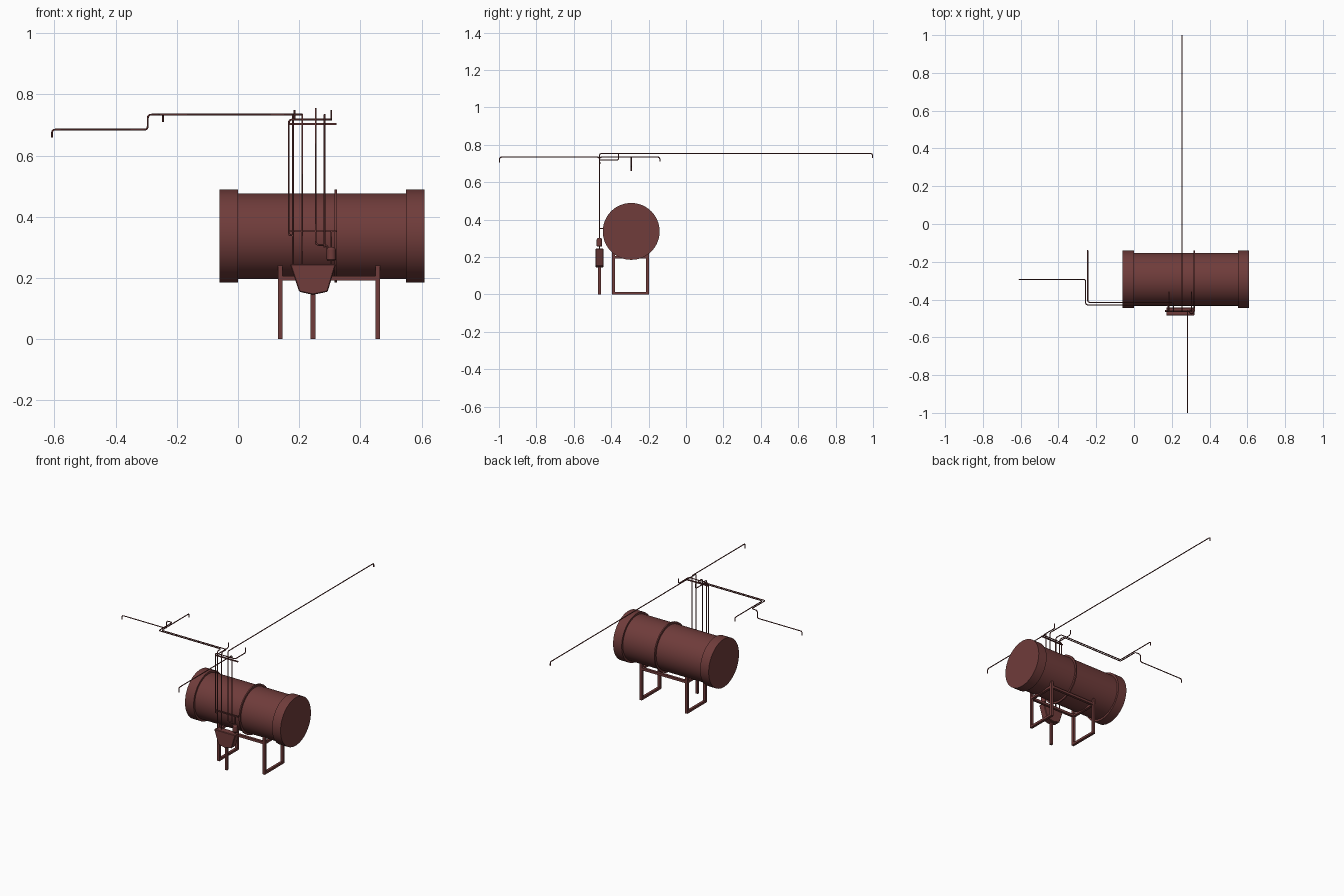
import bpy, bmesh, math
from mathutils import Vector

if "Cube" in bpy.data.objects:
    bpy.data.objects.remove(bpy.data.objects["Cube"])

mat = bpy.data.materials.new("rust_red")
mat.diffuse_color = (0.16, 0.045, 0.043, 1)
mat.use_nodes = True
mat.node_tree.nodes["Principled BSDF"].inputs["Base Color"].default_value = mat.diffuse_color


def finish(name, bm, smooth=False):
    bmesh.ops.recalc_face_normals(bm, faces=bm.faces)
    me = bpy.data.meshes.new(name)
    bm.to_mesh(me)
    bm.free()
    ob = bpy.data.objects.new(name, me)
    bpy.context.collection.objects.link(ob)
    me.materials.append(mat)
    if smooth:
        bpy.ops.object.select_all(action='DESELECT')
        ob.select_set(True)
        bpy.context.view_layer.objects.active = ob
        bpy.ops.object.shade_smooth_by_angle(angle=math.radians(30))
    return ob


def box(name, lo, hi):
    bm = bmesh.new()
    bmesh.ops.create_cube(bm, size=1)
    for v in bm.verts:
        v.co = [(a + b) / 2 + c * (b - a) for a, b, c in zip(lo, hi, v.co)]
    return finish(name, bm)


def lathe(name, profile, origin, axis, sides):
    """Closed stack of rings: profile is (position along axis, radius)."""
    bm = bmesh.new()
    rings = []
    for t, r in profile:
        ring = []
        for i in range(sides):
            a = 2 * math.pi * i / sides
            c, s = r * math.cos(a), r * math.sin(a)
            off = (t, c, s) if axis == 'X' else (c, s, t)
            ring.append(bm.verts.new(Vector(origin) + Vector(off)))
        rings.append(ring)
    for p, q in zip(rings, rings[1:]):
        for i in range(sides):
            j = (i + 1) % sides
            bm.faces.new((p[i], p[j], q[j], q[i]))
    bm.faces.new(rings[0])
    bm.faces.new(rings[-1])
    return finish(name, bm, True)


def pipe(name, pts, r=0.003, bend=0.012):
    """Tube along a polyline with rounded corners."""
    pts = [Vector(p) for p in pts]
    path = [pts[0]]
    for a, b, c in zip(pts, pts[1:], pts[2:]):
        d = min(bend, (a - b).length * 0.45, (c - b).length * 0.45)
        p, q = b + (a - b).normalized() * d, b + (c - b).normalized() * d
        for i in range(5):
            t = i / 4
            path.append(p * (1 - t) ** 2 + b * 2 * t * (1 - t) + q * t * t)
    path.append(pts[-1])
    cu = bpy.data.curves.new(name, 'CURVE')
    cu.dimensions = '3D'
    cu.bevel_depth = r
    cu.bevel_resolution = 2
    cu.use_fill_caps = True
    sp = cu.splines.new('POLY')
    sp.points.add(len(path) - 1)
    for s, p in zip(sp.points, path):
        s.co = (*p, 1)
    sp.use_smooth = True
    cu.materials.append(mat)
    ob = bpy.data.objects.new(name, cu)
    bpy.context.collection.objects.link(ob)
    return ob


# Tank with wide end caps and a centre band
R, C = 0.140, 0.152
lathe("tank", [(-0.06, C), (0, C), (0, R), (0.316, R), (0.316, C), (0.324, C),
               (0.324, R), (0.55, R), (0.55, C), (0.61, C)],
      (0, -0.293, 0.337), 'X', 64)

# Tank stand: two rectangular leg frames joined by side rails
W = 0.008
for i, x in enumerate((0.138, 0.457)):
    for y in (-0.387, -0.207):
        box(f"tank_leg_{i}", (x - W, y - W, 0), (x + W, y + W, 0.242))
    for z in (0, 0.191):
        box(f"leg_crossbar_{i}", (x - W, -0.387, z), (x + W, -0.207, z + 0.014))
for y in (-0.387, -0.207):
    box("side_rail", (0.138, y - W, 0.191), (0.457, y + W, 0.206))

# Manifold box: tapered hopper-shaped housing on a post
bm = bmesh.new()
outline = [(0.17, 0.245), (0.32, 0.245), (0.293, 0.155), (0.245, 0.145), (0.2, 0.155)]
face = bm.faces.new([bm.verts.new((x, -0.484, z)) for x, z in outline])
ext = bmesh.ops.extrude_face_region(bm, geom=[face])
for v in ext["geom"]:
    if isinstance(v, bmesh.types.BMVert):
        v.co.y = -0.441
housing = finish("manifold_housing", bm)
bev = housing.modifiers.new("edge", 'BEVEL')
bev.width = 0.003
PY = -0.463
box("manifold_post", (0.237, PY - W, 0), (0.253, PY + W, 0.15))

# Small valve beside the housing
lathe("valve", [(0.255, 0.011), (0.26, 0.015), (0.293, 0.015), (0.302, 0.009)],
      (0.305, PY, 0), 'Z', 16)
pipe("valve_stem", [(0.305, PY, 0.24), (0.305, PY, 0.355)])

# Pipe brackets
for z in (0.353, 0.703):
    box("pipe_bracket", (0.163, PY, z - 0.003), (0.322, PY + 0.008, z + 0.003))
box("bracket_arm", (0.316, PY, 0.350), (0.322, -0.43, 0.356))

# Pipe runs to the left
pipe("left_run_inner", [(0.21, PY, 0.24), (0.21, PY, 0.734), (0.21, -0.415, 0.734),
                        (-0.245, -0.415, 0.734), (-0.245, -0.14, 0.734), (-0.245, -0.14, 0.71)])
pipe("left_run_outer", [(0.18, PY, 0.24), (0.18, PY, 0.734), (0.18, -0.428, 0.734),
                        (-0.256, -0.428, 0.734), (-0.256, -0.293, 0.734), (-0.295, -0.293, 0.734),
                        (-0.295, -0.293, 0.685), (-0.608, -0.293, 0.685), (-0.608, -0.293, 0.66)])

# Pipe runs to the back and front
pipe("back_run", [(0.293, PY, 0.275), (0.293, PY, 0.308), (0.254, PY, 0.308), (0.254, PY, 0.753),
                  (0.254, 0.997, 0.753), (0.254, 0.997, 0.73)])
pipe("front_run", [(0.283, PY, 0.30), (0.283, PY, 0.734), (0.283, -0.997, 0.734), (0.283, -0.997, 0.704)])

# Short twin-outlet run
pipe("twin_run", [(0.18, PY, 0.25), (0.18, PY, 0.34), (0.166, PY, 0.34), (0.166, PY, 0.718),
                  (0.305, PY, 0.718), (0.305, -0.36, 0.718), (0.305, -0.36, 0.75)])
pipe("twin_branch", [(0.185, PY, 0.718), (0.185, -0.36, 0.718), (0.185, -0.36, 0.75)])
